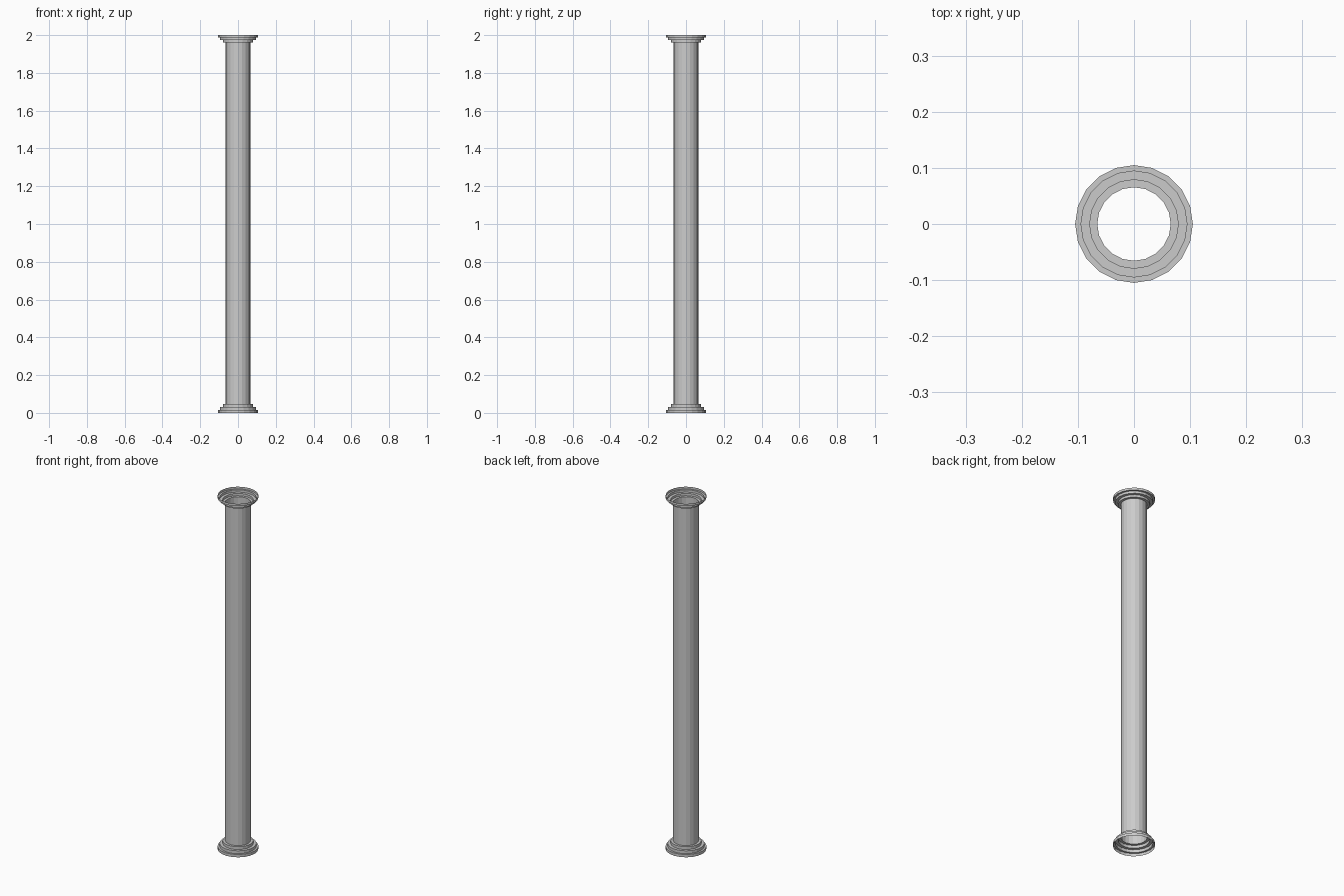
import bpy, bmesh
from math import cos, sin, pi

if "Cube" in bpy.data.objects:
    bpy.data.objects.remove(bpy.data.objects["Cube"])

SIDES = 20
R = [0.105, 0.0945, 0.079, 0.0655]   # flange steps, outermost to shaft
BASE_STEP, TOP_STEP = 0.016, 0.013


def lathe(name, profile):
    """Revolve an open (radius, z) profile into a thin flat-faced shell."""
    bm = bmesh.new()
    rings = [[bm.verts.new((r * cos(2 * pi * i / SIDES), r * sin(2 * pi * i / SIDES), z))
              for i in range(SIDES)] for r, z in profile]
    for a, b in zip(rings, rings[1:]):
        for i in range(SIDES):
            j = (i + 1) % SIDES
            bm.faces.new((a[i], a[j], b[j], b[i]))
    mesh = bpy.data.meshes.new(name)
    bm.to_mesh(mesh)
    bm.free()
    obj = bpy.data.objects.new(name, mesh)
    bpy.context.collection.objects.link(obj)
    return obj


def steps(start, step):
    """Stepped flange profile from the widest rim in to the shaft."""
    pts = []
    for k in range(3):
        pts += [(R[k], start + k * step), (R[k], start + (k + 1) * step)]
    return pts + [(R[3], start + 3 * step)]


# Hollow column: stepped base, plain shaft, stepped capital, open at both ends
base = steps(0, BASE_STEP)
capital = steps(2, -TOP_STEP)[::-1]
lathe("column", base + capital)
